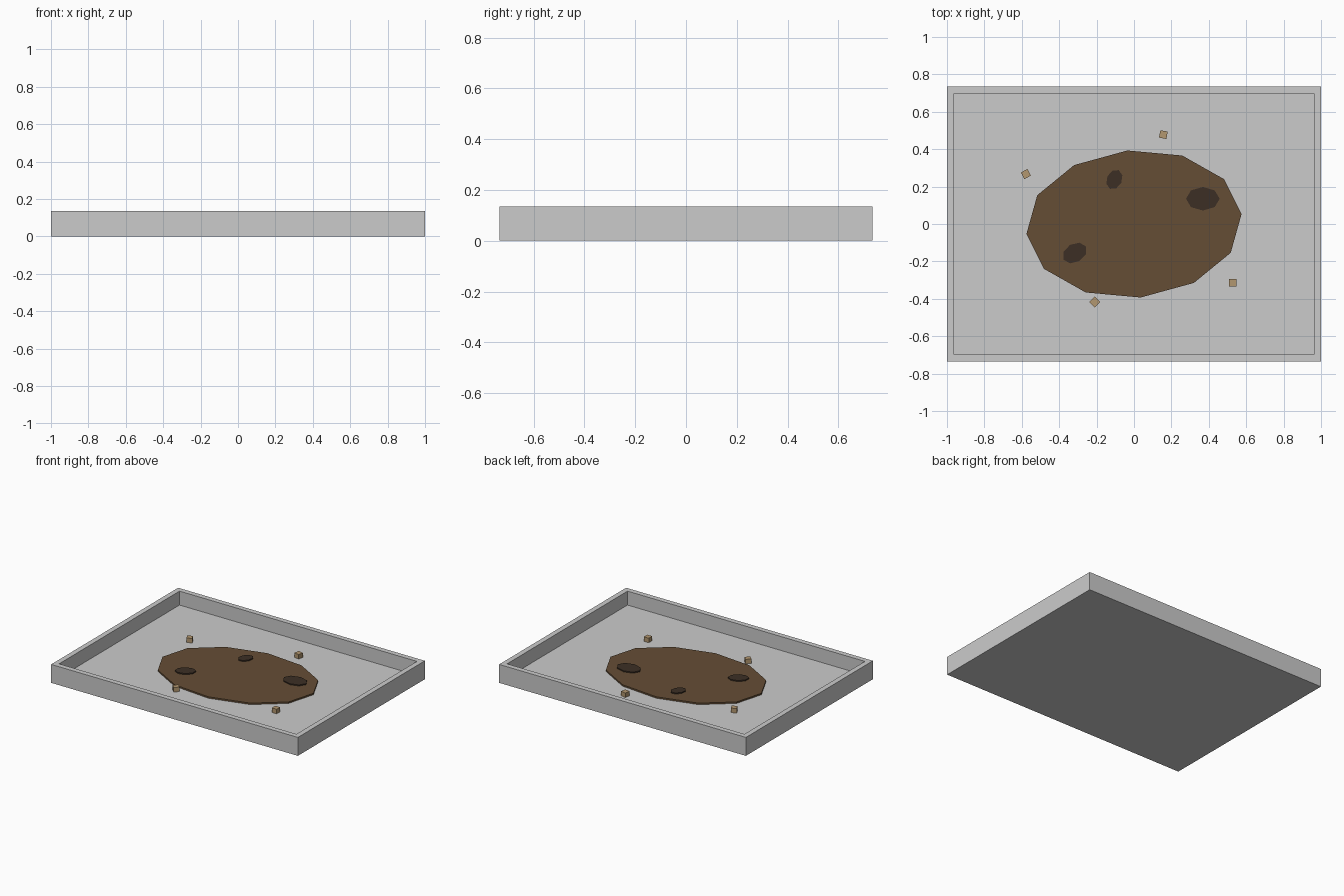
import bpy, bmesh, math
from mathutils import Matrix, Vector

if "Cube" in bpy.data.objects:
    bpy.data.objects.remove(bpy.data.objects["Cube"])

FLOOR = 0.033
MUD_TOP = 0.044


def material(name, rgb):
    m = bpy.data.materials.new(name)
    m.diffuse_color = (*rgb, 1)
    m.use_nodes = True
    m.node_tree.nodes["Principled BSDF"].inputs["Base Color"].default_value = m.diffuse_color
    return m


def finish(name, bm, mat=None):
    bmesh.ops.recalc_face_normals(bm, faces=bm.faces)
    me = bpy.data.meshes.new(name)
    bm.to_mesh(me)
    bm.free()
    if mat:
        me.materials.append(mat)
    ob = bpy.data.objects.new(name, me)
    bpy.context.collection.objects.link(ob)
    return ob


def slab(name, points, z0, z1, mat):
    # flat outline extruded straight up
    bm = bmesh.new()
    face = bm.faces.new([bm.verts.new((x, y, z0)) for x, y in points])
    ext = bmesh.ops.extrude_face_region(bm, geom=[face], use_keep_orig=True)
    top = [v for v in ext["geom"] if isinstance(v, bmesh.types.BMVert)]
    bmesh.ops.translate(bm, verts=top, vec=(0, 0, z1 - z0))
    return finish(name, bm, mat)


def box(bm, size, matrix):
    bmesh.ops.create_cube(bm, size=1, matrix=matrix @ Matrix.Diagonal((*size, 1)))


mud_mat = material("mud_brown", (0.13, 0.075, 0.036))
dark_mat = material("dark_brown", (0.045, 0.028, 0.018))
crumb_mat = material("tan", (0.45, 0.31, 0.16))

# Tray: box with a sunken top
bm = bmesh.new()
box(bm, (2, 1.47, 0.135), Matrix.Translation((0, 0, 0.0675)))
bm.normal_update()
top = max(bm.faces, key=lambda f: f.calc_center_median().z)
bmesh.ops.inset_region(bm, faces=[top], thickness=0.038, use_even_offset=True)
sunk = bmesh.ops.extrude_discrete_faces(bm, faces=[top])["faces"][0]
bmesh.ops.translate(bm, verts=sunk.verts, vec=(0, 0, FLOOR - 0.135))
finish("tray", bm)

# Mud patch: twelve-sided, point-symmetric outline
half = [(0.575, 0.053), (0.481, 0.24), (0.258, 0.366),
        (-0.035, 0.393), (-0.32, 0.315), (-0.517, 0.154)]
slab("mud_patch", half + [(-x, -y) for x, y in half], FLOOR - 0.003, MUD_TOP, mud_mat)

# Dark spots: eight-sided ellipses
spots = [(0.368, 0.135, 0.09, 0.063, 0),
         (-0.105, 0.238, 0.055, 0.041, 65),
         (-0.317, -0.155, 0.07, 0.05, 30)]
for i, (cx, cy, rx, ry, deg) in enumerate(spots):
    rot = Matrix.Rotation(math.radians(deg), 2)
    pts = []
    for k in range(8):
        a = k * math.tau / 8
        p = rot @ Vector((rx * math.cos(a), ry * math.sin(a)))
        pts.append((cx + p.x, cy + p.y))
    slab(f"dark_spot_{i + 1}", pts, MUD_TOP - 0.003, MUD_TOP + 0.008, dark_mat)

# Crumbs: small turned blocks on the tray floor
crumbs = [(0.157, 0.478, -11), (-0.578, 0.267, 28),
          (-0.21, -0.417, 45), (0.527, -0.313, 0)]
for i, (x, y, deg) in enumerate(crumbs):
    bm = bmesh.new()
    box(bm, (0.04, 0.04, 0.034), Matrix.Translation((x, y, FLOOR + 0.016))
        @ Matrix.Rotation(math.radians(deg), 4, 'Z'))
    finish(f"crumb_{i + 1}", bm, crumb_mat)
